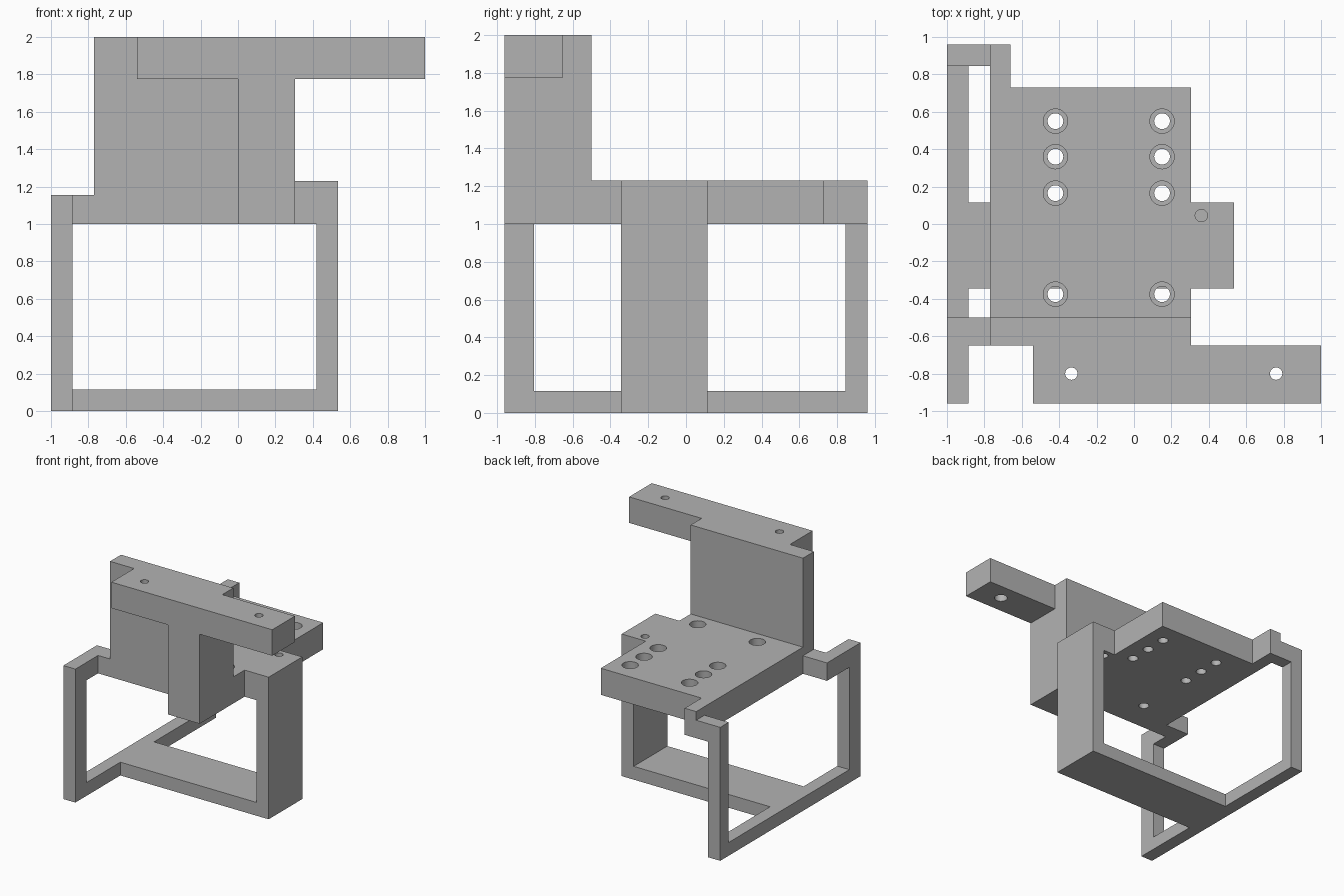
import bpy
import bmesh
from mathutils import Vector

default = bpy.data.objects.get("Cube")
if default:
    bpy.data.objects.remove(default, do_unlink=True)

# One plain grey for the whole bracket
grey = bpy.data.materials.new("plain_grey")
grey.use_nodes = True
colour = (0.45, 0.45, 0.45, 1)
grey.diffuse_color = colour
grey.node_tree.nodes["Principled BSDF"].inputs["Base Color"].default_value = colour


def finish(name, bm):
    bmesh.ops.recalc_face_normals(bm, faces=bm.faces)
    mesh = bpy.data.meshes.new(name)
    bm.to_mesh(mesh)
    bm.free()
    mesh.materials.append(grey)
    obj = bpy.data.objects.new(name, mesh)
    bpy.context.collection.objects.link(obj)
    return obj


def extrude(name, outline, axis, lo, hi):
    """Extrude a 2D outline along the x, y or z axis from lo to hi."""
    place = {"x": lambda a, b: (lo, a, b),
             "y": lambda a, b: (a, lo, b),
             "z": lambda a, b: (a, b, lo)}[axis]
    direction = Vector([float(axis == c) for c in "xyz"]) * (hi - lo)
    bm = bmesh.new()
    face = bm.faces.new([bm.verts.new(place(a, b)) for a, b in outline])
    out = bmesh.ops.extrude_face_region(bm, geom=[face])
    moved = [g for g in out["geom"] if isinstance(g, bmesh.types.BMVert)]
    bmesh.ops.translate(bm, verts=moved, vec=direction)
    return finish(name, bm)


def box(name, x, y, z):
    corners = [(x[0], y[0]), (x[1], y[0]), (x[1], y[1]), (x[0], y[1])]
    return extrude(name, corners, "z", *z)


def drill(obj, x, y, profile):
    """Cut a vertical stepped hole; profile lists (radius, height), bottom up."""
    bm = bmesh.new()
    rings = []
    for radius, z in profile:
        ring = bmesh.ops.create_circle(bm, segments=32, radius=radius)["verts"]
        bmesh.ops.translate(bm, verts=ring, vec=(x, y, z))
        rings.append(ring)
    n = len(rings[0])
    for low, high in zip(rings, rings[1:]):
        for i in range(n):
            j = (i + 1) % n
            bm.faces.new((low[i], low[j], high[j], high[i]))
    bm.faces.new(rings[0])
    bm.faces.new(rings[-1])
    cutter = finish("hole_cutter", bm)
    cutter.hide_render = True
    mod = obj.modifiers.new("hole", "BOOLEAN")
    mod.operation = "DIFFERENCE"
    mod.solver = "EXACT"
    mod.object = cutter
    bpy.context.view_layer.objects.active = obj
    bpy.ops.object.modifier_apply(modifier=mod.name)
    bpy.data.objects.remove(cutter, do_unlink=True)


def smooth_holes(obj):
    bpy.ops.object.select_all(action="DESELECT")
    obj.select_set(True)
    bpy.context.view_layer.objects.active = obj
    bpy.ops.object.shade_smooth_by_angle()


# Mounting plate with a side tab and a narrow rear tongue
plate = extrude("mounting_plate", [
    (-0.77, -0.5), (0.305, -0.5), (0.305, -0.345), (0.535, -0.345),
    (0.535, 0.115), (0.305, 0.115), (0.305, 0.73), (-0.66, 0.73),
    (-0.66, 0.96), (-0.77, 0.96)], "z", 1.0, 1.23)
for hx in (-0.42, 0.15):
    for hy in (-0.375, 0.165, 0.36, 0.55):
        drill(plate, hx, hy, [(0.042, 0.9), (0.042, 1.115), (0.065, 1.115), (0.065, 1.3)])
drill(plate, 0.36, 0.045, [(0.033, 0.9), (0.033, 1.3)])
smooth_holes(plate)

# Upright wall, its front rib and the long top beam
box("upright_wall", (-0.77, 0.305), (-0.65, -0.5), (1.0, 2.0))
box("front_rib", (0.0, 0.305), (-0.96, -0.65), (1.0, 1.775))
beam = box("top_beam", (-0.54, 1.0), (-0.96, -0.65), (1.775, 2.0))
for hx in (-0.335, 0.76):
    drill(beam, hx, -0.8, [(0.053, 1.7), (0.053, 1.885), (0.033, 1.885), (0.033, 2.1)])
smooth_holes(beam)

# Open side frame and the two links that hold it to the plate
extrude("side_frame", [
    (-0.5, 1.155), (-0.96, 1.155), (-0.96, 0), (0.96, 0), (0.96, 1.155),
    (0.845, 1.155), (0.845, 0.115), (-0.805, 0.115), (-0.805, 1.0),
    (-0.5, 1.0)], "x", -1.0, -0.885)
box("front_link", (-0.885, -0.77), (-0.65, -0.5), (1.0, 1.155))
box("rear_link", (-0.885, -0.77), (0.845, 0.96), (1.0, 1.155))

# Broad lower strap that turns up into the left leg
extrude("lower_strap", [
    (-0.885, 0), (0.535, 0), (0.535, 1.0), (0.42, 1.0),
    (0.42, 0.115), (-0.885, 0.115)], "y", -0.345, 0.115)
